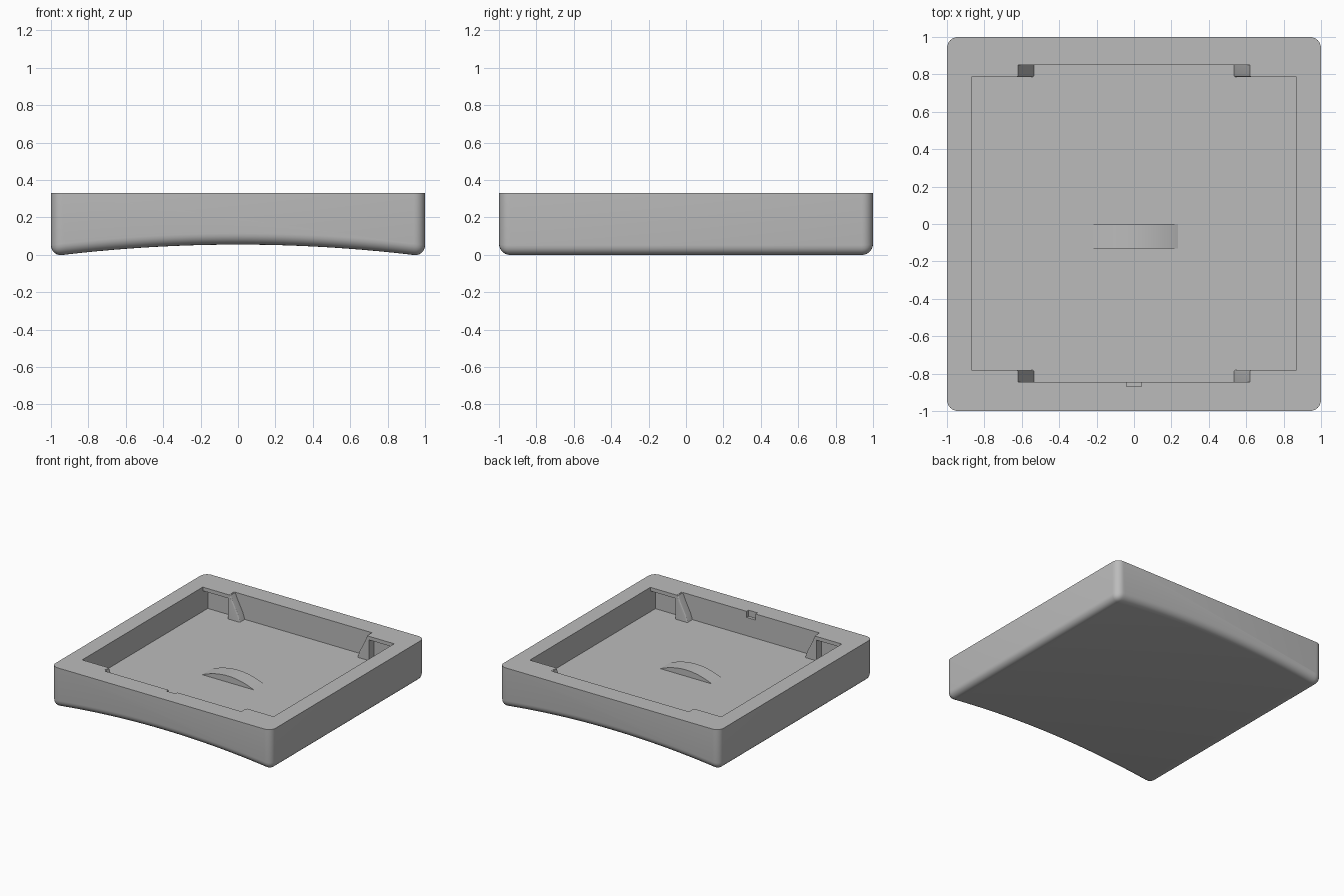
import bpy, bmesh

old = bpy.data.objects.get("Cube")
if old:
    bpy.data.objects.remove(old, do_unlink=True)

TOP, FLOOR, LIP = 0.33, 0.13, 0.30

grey = bpy.data.materials.new("plain_grey")
grey.use_nodes = True
colour = (0.5, 0.5, 0.5, 1)
grey.diffuse_color = colour
grey.node_tree.nodes["Principled BSDF"].inputs["Base Color"].default_value = colour


def extrude_profile(name, profile, y0, y1, round_edges=None, radius=0.0, segments=3):
    """Extrude an xz profile along y, rounding the edges chosen by a rule."""
    bm = bmesh.new()
    front = [bm.verts.new((x, y0, z)) for x, z in profile]
    back = [bm.verts.new((x, y1, z)) for x, z in profile]
    bm.faces.new(front)
    bm.faces.new(back[::-1])
    n = len(profile)
    for i in range(n):
        j = (i + 1) % n
        bm.faces.new((front[j], front[i], back[i], back[j]))
    bmesh.ops.recalc_face_normals(bm, faces=bm.faces)
    if round_edges:
        bmesh.ops.bevel(bm, geom=[e for e in bm.edges if round_edges(e)], offset=radius,
                        offset_type='OFFSET', segments=segments, profile=0.5, affect='EDGES')
    mesh = bpy.data.meshes.new(name)
    bm.to_mesh(mesh)
    bm.free()
    mesh.materials.append(grey)
    obj = bpy.data.objects.new(name, mesh)
    bpy.context.collection.objects.link(obj)
    return obj


def box(name, x, y0, y1, z0, z1):
    return extrude_profile(name, [(-x, z0), (x, z0), (x, z1), (-x, z1)], y0, y1)


def cut(target, cutter):
    mod = target.modifiers.new("cut", 'BOOLEAN')
    mod.operation, mod.solver, mod.object = 'DIFFERENCE', 'EXACT', cutter
    bpy.context.view_layer.objects.active = target
    bpy.ops.object.modifier_apply(modifier=mod.name)
    bpy.data.objects.remove(cutter, do_unlink=True)


def smooth(obj):
    bpy.ops.object.select_all(action='DESELECT')
    obj.select_set(True)
    bpy.context.view_layer.objects.active = obj
    bpy.ops.object.shade_smooth_by_angle(angle=0.5)


# Case with an arched underside and rounded outer edges
STEPS = 24
arch = [(x, 0.055 - 0.063 * x * x) for x in (-1 + 2 * i / STEPS for i in range(STEPS + 1))]


def outer_edge(e):
    a, b = (v.co for v in e.verts)
    if a.z > TOP - 0.01 and b.z > TOP - 0.01:
        return False
    along_y = abs(a.y - b.y) > 0.1
    return not along_y or abs(a.x) > 0.99


case = extrude_profile("case", arch + [(1, TOP), (-1, TOP)], -1, 1, outer_edge, 0.06, 6)

# Hollow, with lips left over the four corners, and a small thumb notch
cut(case, box("hollow", 0.87, -0.845, 0.85, FLOOR, LIP))
cut(case, box("opening", 0.87, -0.78, 0.785, 0.2, 1))
cut(case, box("long_opening", 0.63, -0.845, 0.85, 0.2, 1))
cut(case, box("notch", 0.04, -0.87, -0.8, 0.28, 1))
smooth(case)

# Sloping ribs at both ends of the long opening
for side, x in (("left", 1), ("right", -1)):
    for end, y0, y1 in (("front", -0.86, -0.78), ("back", 0.785, 0.86)):
        slope = [(0.53, FLOOR - 0.01), (0.64, FLOOR - 0.01), (0.64, TOP - 0.002),
                 (0.62, TOP - 0.002), (0.60, 0.28), (0.55, 0.18)]
        inner = y0 if end == "back" else y1
        rib = extrude_profile(
            f"{end}_{side}_rib", [(x * px, pz) for px, pz in slope], y0, y1,
            lambda e: all(abs(v.co.y - inner) < 1e-4 and abs(v.co.x) < 0.63 for v in e.verts),
            0.012)
        smooth(rib)

# Low arched pad on the floor
HALF, RISE = 0.235, 0.052
pad_top = [(HALF * t, FLOOR + RISE * (1 - t * t)) for t in (1 - i / 10 for i in range(21))]
pad = extrude_profile("floor_pad", [(-HALF, FLOOR - 0.01), (HALF, FLOOR - 0.01)] + pad_top, -0.13, 0)
smooth(pad)
